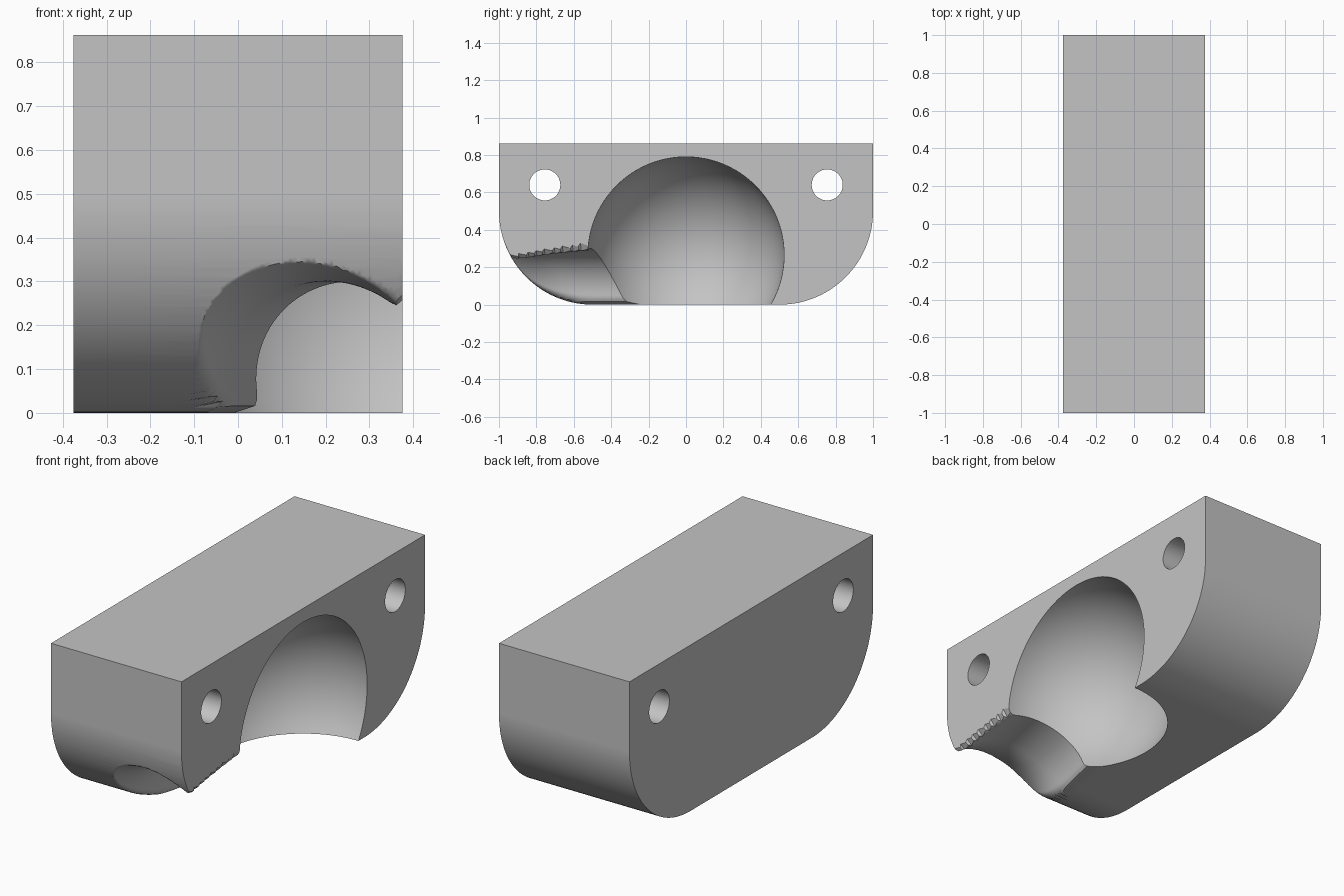
import bpy, bmesh, math
from mathutils import Vector, Matrix

if "Cube" in bpy.data.objects:
    bpy.data.objects.remove(bpy.data.objects["Cube"], do_unlink=True)

HALF_W, HEIGHT, CORNER = 0.375, 0.862, 0.5
BALL_Z, BALL_R = 0.265, 0.525
CHAN_Z, CHAN_R, FILLET = 0.05, 0.25, 0.05
REACH = 0.42

grey = bpy.data.materials.new("light grey")
grey.use_nodes = True
grey.diffuse_color = (0.55, 0.55, 0.55, 1)
grey.node_tree.nodes["Principled BSDF"].inputs["Base Color"].default_value = grey.diffuse_color


def make_object(name, bm):
    bmesh.ops.recalc_face_normals(bm, faces=bm.faces[:])
    if bm.calc_volume(signed=True) < 0:
        bmesh.ops.reverse_faces(bm, faces=bm.faces[:])
    mesh = bpy.data.meshes.new(name)
    bm.to_mesh(mesh)
    bm.free()
    mesh.materials.append(grey)
    ob = bpy.data.objects.new(name, mesh)
    bpy.context.scene.collection.objects.link(ob)
    return ob


def volume(mesh):
    bm = bmesh.new()
    bm.from_mesh(mesh)
    result = bm.calc_volume(signed=True)
    bm.free()
    return result


def skin_rings(bm, rings):
    """Join closed rings of points into a capped tube."""
    loops = [[bm.verts.new(p) for p in ring] for ring in rings]
    n = len(loops[0])
    for a, b in zip(loops, loops[1:]):
        for i in range(n):
            j = (i + 1) % n
            bm.faces.new((a[i], a[j], b[j], b[i]))
    bm.faces.new(loops[0])
    bm.faces.new(loops[-1])


def cut(target, cutter):
    """Subtract the cutter with the first solver that gives a sound solid."""
    cutter.hide_render = True
    before = volume(target.data)
    found = []
    for solver in ("EXACT", "MANIFOLD", "FLOAT"):
        mod = target.modifiers.new("cut", "BOOLEAN")
        mod.operation, mod.solver, mod.object = "DIFFERENCE", solver, cutter
        bpy.context.view_layer.update()
        graph = bpy.context.evaluated_depsgraph_get()
        mesh = bpy.data.meshes.new_from_object(target.evaluated_get(graph))
        target.modifiers.clear()
        found.append(volume(mesh) / before)
        if 0.6 < found[-1] < 0.999:
            target.data = mesh
            bpy.data.objects.remove(cutter, do_unlink=True)
            return
    raise RuntimeError(f"{cutter.name} failed: {before} {found}")


# Block with two rounded lower corners
outline = [(1, HEIGHT), (-1, HEIGHT)]
for side, start in ((-1, math.pi), (1, 1.5 * math.pi)):
    for i in range(33):
        a = start + i / 32 * math.pi / 2
        outline.append((side * (1 - CORNER) + CORNER * math.cos(a), CORNER + CORNER * math.sin(a)))
bm = bmesh.new()
skin_rings(bm, [[(x, y, z) for y, z in outline] for x in (-HALF_W, HALF_W)])
block = make_object("block", bm)

# Slanted channel, flared where it meets the outside of the block
axis = Vector((0.22, 1, 0)).normalized()
across = Vector((axis.y, -axis.x, 0))
up = Vector((0, 0, 1))
hub = Vector((HALF_W, 0, CHAN_Z))


def block_distance(p):
    if p.y < CORNER - 1 and p.z < CORNER:
        d = math.hypot(p.y + 1 - CORNER, p.z - CORNER) - CORNER
    else:
        d = max(-p.z, -1 - p.y)
    return max(d, p.x - HALF_W) - 0.001


def flare_radius(centre, direction):
    rho = 0.1
    for step in range(70):
        a = block_distance(centre + direction * rho)
        b = CHAN_R - rho
        f = min(-FILLET, max(a, b)) + math.hypot(max(a + FILLET, 0), max(b + FILLET, 0))
        if f < 0.0002 or rho > REACH:
            break
        rho += f
    return min(rho, REACH)


rings = []
for s in range(101):
    centre = hub - axis * (0.1 + s * 0.0105)
    ring = []
    for i in range(144):
        t = math.tau * i / 144
        direction = across * math.cos(t) + up * math.sin(t)
        ring.append(centre + direction * flare_radius(centre, direction))
    rings.append(ring)
bm = bmesh.new()
skin_rings(bm, rings)
bmesh.ops.triangulate(bm, faces=bm.faces[:])
cut(block, make_object("channel_cutter", bm))

# Ball pocket
bm = bmesh.new()
bmesh.ops.create_uvsphere(bm, u_segments=96, v_segments=48, radius=BALL_R,
                          matrix=Matrix.Translation((HALF_W, 0, BALL_Z)) @ Matrix.Rotation(math.pi / 96, 4, "Z"))
cut(block, make_object("pocket_cutter", bm))

# Bolt holes
for side in (-1, 1):
    bm = bmesh.new()
    bmesh.ops.create_cone(bm, cap_ends=True, segments=48, radius1=0.083, radius2=0.083, depth=1,
                          matrix=Matrix.Translation((0, side * 0.755, 0.64)) @ Matrix.Rotation(math.pi / 2, 4, "Y"))
    cut(block, make_object("bolt_hole_cutter", bm))

# Smooth curves, crisp edges, flat sides
bpy.ops.object.select_all(action="DESELECT")
block.select_set(True)
bpy.context.view_layer.objects.active = block
bpy.ops.object.shade_smooth_by_angle(angle=math.radians(30))
weighted = block.modifiers.new("flat sides", "WEIGHTED_NORMAL")
weighted.keep_sharp = True
